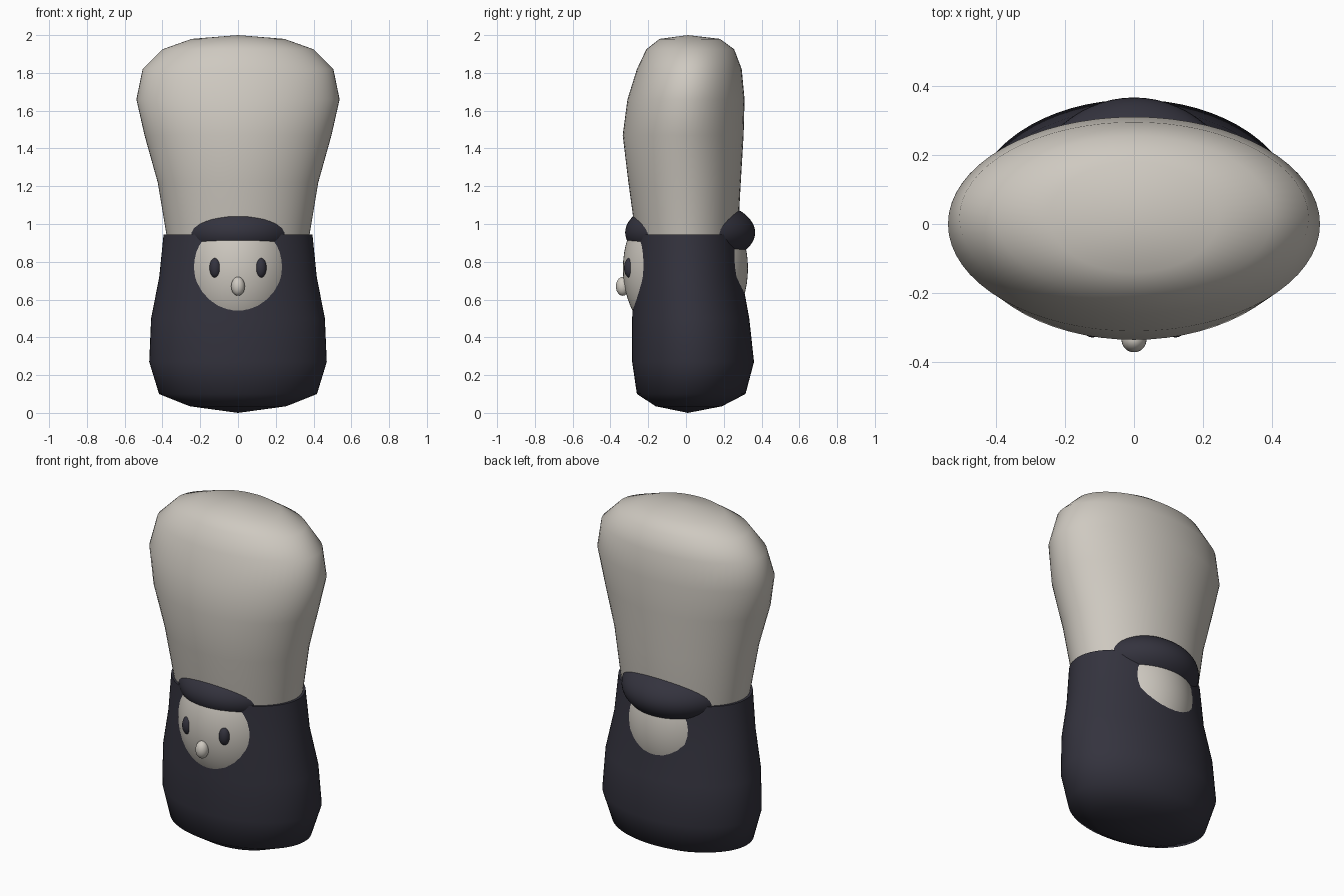
import bpy, bmesh
from math import cos, sin, tau, radians

old = bpy.data.objects.get("Cube")
if old:
    bpy.data.objects.remove(old)


def material(name, colour):
    m = bpy.data.materials.new(name)
    m.use_nodes = True
    m.diffuse_color = (*colour, 1)
    m.node_tree.nodes["Principled BSDF"].inputs["Base Color"].default_value = (*colour, 1)
    return m


cream = material("warm_cream", (0.62, 0.585, 0.53))
navy = material("dark_navy", (0.034, 0.033, 0.048))


def smooth(obj):
    bpy.ops.object.select_all(action="DESELECT")
    obj.select_set(True)
    bpy.context.view_layer.objects.active = obj
    bpy.ops.object.shade_smooth_by_angle(angle=radians(70))


def loft(name, rings, bottom, top, mat, sides=64):
    """Stack oval rings (z, half width, front y, back y) and close both ends with a point."""
    bm = bmesh.new()
    loops = []
    for z, rx, front, back in rings:
        mid, ry = (front + back) / 2, (back - front) / 2
        loops.append([bm.verts.new((rx * cos(tau * i / sides), mid + ry * sin(tau * i / sides), z))
                      for i in range(sides)])
    low = bm.verts.new((0, 0.01, bottom))
    high = bm.verts.new((0, 0.01, top))
    for i in range(sides):
        j = (i + 1) % sides
        for a, b in zip(loops, loops[1:]):
            bm.faces.new((a[i], a[j], b[j], b[i]))
        bm.faces.new((low, loops[0][j], loops[0][i]))
        bm.faces.new((high, loops[-1][i], loops[-1][j]))
    mesh = bpy.data.meshes.new(name)
    bm.to_mesh(mesh)
    bm.free()
    obj = bpy.data.objects.new(name, mesh)
    bpy.context.collection.objects.link(obj)
    mesh.materials.append(mat)
    smooth(obj)


def ellipsoid(name, centre, radii, mat, segments=64):
    bpy.ops.mesh.primitive_uv_sphere_add(segments=segments, ring_count=segments // 2,
                                         radius=1, location=centre)
    obj = bpy.context.object
    obj.name = name
    obj.scale = radii
    bpy.ops.object.transform_apply(location=False, rotation=False, scale=True)
    obj.data.materials.append(mat)
    smooth(obj)


# Rounded lower body with a flat rim
loft("body", [
    (0.035, 0.255, -0.16, 0.19),
    (0.10, 0.418, -0.26, 0.315),
    (0.27, 0.47, -0.285, 0.36),
    (0.50, 0.46, -0.285, 0.335),
    (0.72, 0.417, -0.275, 0.295),
    (0.945, 0.394, -0.275, 0.282),
], 0.0, 0.945, navy)

# Tall hat, widening towards the top
loft("tall_hat", [
    (0.88, 0.365, -0.255, 0.265),
    (0.95, 0.38, -0.268, 0.275),
    (1.22, 0.425, -0.305, 0.29),
    (1.47, 0.495, -0.335, 0.305),
    (1.66, 0.538, -0.31, 0.31),
    (1.82, 0.505, -0.26, 0.295),
    (1.925, 0.40, -0.21, 0.255),
    (1.98, 0.245, -0.14, 0.18),
], 0.88, 2.0, cream)

# Head and hair pass through the body and show at front and back
ellipsoid("head", (0, -0.003, 0.765), (0.315, 0.331, 0.42), cream)
ellipsoid("hair", (0, 0.022, 0.955), (0.327, 0.344, 0.18), navy)

# Face details
ellipsoid("nose", (0, -0.335, 0.67), (0.036, 0.036, 0.05), cream, 32)
for side, x in (("left", 0.12), ("right", -0.12)):
    ellipsoid(side + "_eye", (x, -0.297, 0.768), (0.031, 0.031, 0.053), navy, 32)
